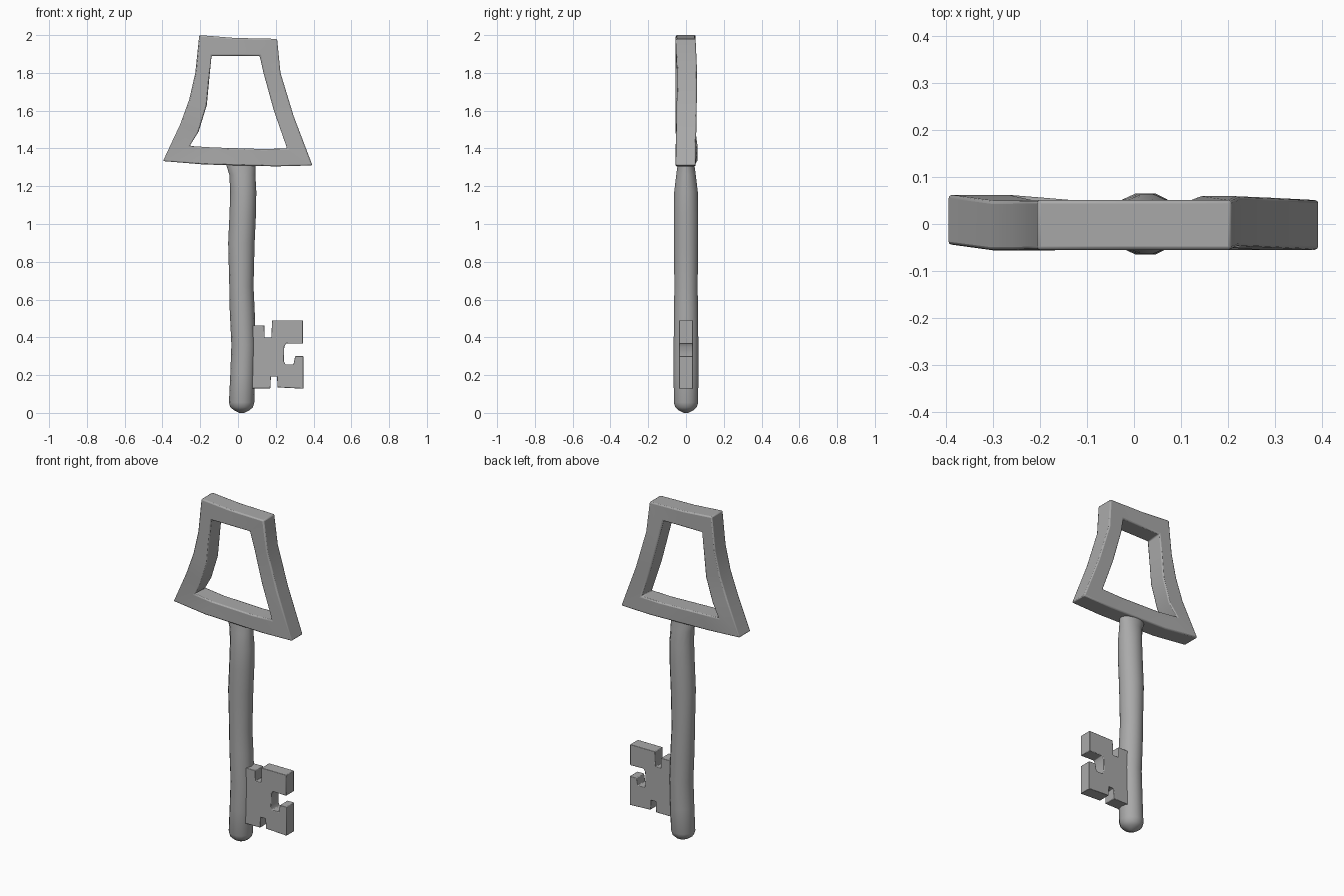
import bpy, bmesh, math

cube = bpy.data.objects.get("Cube")
if cube:
    bpy.data.objects.remove(cube, do_unlink=True)

grey = bpy.data.materials.new("plain grey metal")
grey.use_nodes = True
COLOUR = (0.4, 0.4, 0.4, 1)
grey.diffuse_color = COLOUR
grey.node_tree.nodes["Principled BSDF"].inputs["Base Color"].default_value = COLOUR


def finish(name, bm, bevel=0, angle=35):
    """Turn a bmesh into a shaded, optionally bevelled object."""
    bmesh.ops.recalc_face_normals(bm, faces=bm.faces)
    mesh = bpy.data.meshes.new(name)
    bm.to_mesh(mesh)
    bm.free()
    mesh.materials.append(grey)
    obj = bpy.data.objects.new(name, mesh)
    bpy.context.collection.objects.link(obj)
    if bevel:
        mod = obj.modifiers.new("soft edges", "BEVEL")
        mod.width = bevel
        mod.segments = 2
        mod.limit_method = "ANGLE"
        mod.angle_limit = math.radians(40)
    bpy.ops.object.select_all(action="DESELECT")
    obj.select_set(True)
    bpy.context.view_layer.objects.active = obj
    bpy.ops.object.shade_smooth_by_angle(angle=math.radians(angle))
    return obj


def bridge(bm, a, b):
    """Join two closed loops of equal length with quads."""
    n = len(a)
    for i in range(n):
        j = (i + 1) % n
        bm.faces.new((a[i], a[j], b[j], b[i]))


# Bow: flared, slightly crooked frame
outer = [(-.205, 2), (-.02, 1.985), (.207, 1.98), (.225, 1.8), (.295, 1.57), (.394, 1.31),
         (.2, 1.305), (-.18, 1.315), (-.397, 1.333), (-.305, 1.53), (-.258, 1.66), (-.226, 1.8)]
inner = [(-.14, 1.89), (0, 1.89), (.115, 1.89), (.135, 1.8), (.19, 1.6), (.26, 1.4),
         (.13, 1.397), (-.13, 1.405), (-.256, 1.413), (-.208, 1.49), (-.165, 1.63), (-.152, 1.77)]
sway = {3: .006, 4: .003, 8: .009, 9: -.003, 10: -.003}
bm = bmesh.new()
loops = []
for points, y in ((outer, -.053), (outer, .053), (inner, .053), (inner, -.053)):
    loops.append([bm.verts.new((x, y + sway.get(i, -.002), z)) for i, (x, z) in enumerate(points)])
for k in range(4):
    bridge(bm, loops[k], loops[(k + 1) % 4])
finish("bow_frame", bm, bevel=.007)

# Shaft: wobbly round rod as (centre x, z, half width, half depth)
rings = [(.02, 0, .012, .012), (.02, .015, .042, .042), (.019, .03, .06, .058), (.019, .055, .067, .066),
         (.025, .2, .066, .067), (.03, .36, .065, .067), (.022, .55, .066, .065), (.018, .67, .064, .063),
         (.018, .9, .07, .066), (.025, 1.05, .07, .066), (.028, 1.17, .069, .064), (.023, 1.26, .069, .053),
         (.016, 1.31, .077, .046), (.016, 1.36, .077, .042)]
SIDES = 14
bm = bmesh.new()
previous = None
for cx, z, rx, ry in rings:
    ring = []
    for i in range(SIDES):
        a = math.tau * i / SIDES
        ring.append(bm.verts.new((cx + rx * math.cos(a), ry * math.sin(a), z)))
    if previous:
        bridge(bm, previous, ring)
    else:
        bm.faces.new(ring)
    previous = ring
bm.faces.new(previous)
finish("shaft", bm, angle=60)

# Bit: notched plate that turns the lock
outline = [(.04, .13), (.172, .13), (.174, .193), (.207, .193), (.209, .135), (.346, .128),
           (.346, .3), (.302, .3), (.294, .257), (.25, .257), (.243, .275), (.245, .35), (.255, .368),
           (.344, .366), (.344, .49), (.18, .49), (.177, .4), (.14, .4), (.14, .463), (.04, .463)]
bm = bmesh.new()
front, back = [[bm.verts.new((x, y, z)) for x, z in outline] for y in (-.037, .037)]
bm.faces.new(front)
bm.faces.new(back)
bridge(bm, front, back)
finish("bit", bm, bevel=.003)
